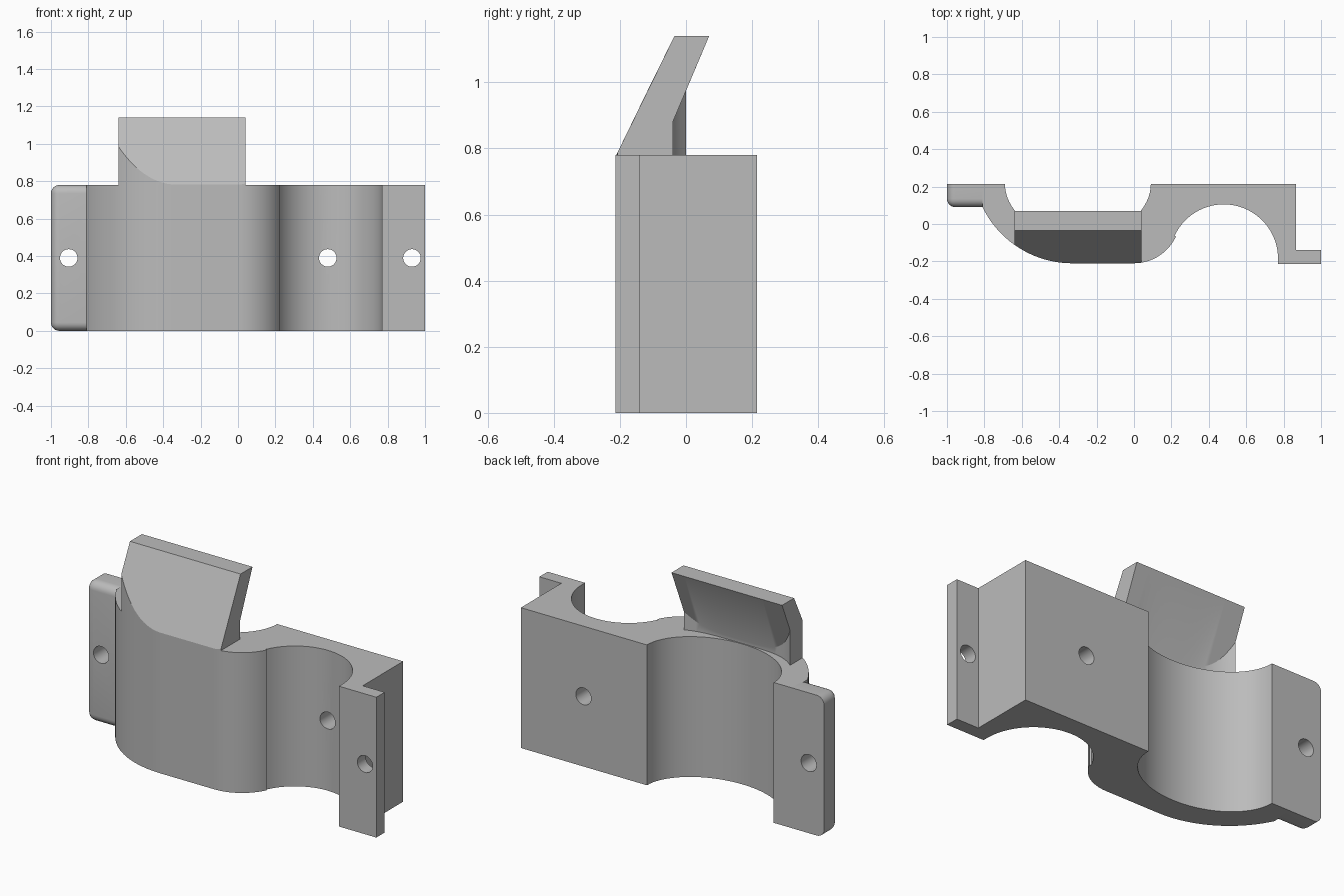
import bpy, bmesh, math

HEIGHT = 0.78
cube = bpy.data.objects.get("Cube")
if cube:
    bpy.data.objects.remove(cube, do_unlink=True)

grey = bpy.data.materials.new("plain_grey")
grey.use_nodes = True
grey.diffuse_color = (0.5, 0.5, 0.5, 1)
grey.node_tree.nodes["Principled BSDF"].inputs["Base Color"].default_value = (0.5, 0.5, 0.5, 1)


def finish(name, bm):
    bmesh.ops.recalc_face_normals(bm, faces=bm.faces)
    mesh = bpy.data.meshes.new(name)
    bm.to_mesh(mesh)
    bm.free()
    mesh.materials.append(grey)
    obj = bpy.data.objects.new(name, mesh)
    bpy.context.collection.objects.link(obj)
    return obj


def activate(obj):
    bpy.ops.object.select_all(action='DESELECT')
    obj.select_set(True)
    bpy.context.view_layer.objects.active = obj


def arc(cx, cy, rx, ry, start, end, n):
    angles = [math.radians(start + (end - start) * i / n) for i in range(n + 1)]
    return [(cx + rx * math.cos(a), cy + ry * math.sin(a)) for a in angles]


# Wavy wall: plan outline extruded upward
profile = [(-0.81, 0.215)]
profile += arc(-0.33, 0.324, 0.534, 0.534, 206, 270, 20)
profile += arc(0, 0.037, 0.247, 0.247, -90, -25, 16)
profile += arc(0.48, -0.185, 0.29, 0.29, 155, 0, 32)
profile += [(0.77, -0.213), (1, -0.213), (1, -0.14), (0.865, -0.14), (0.865, 0.215)]
profile += arc(-0.3, 0.215, 0.39, 0.285, 0, -180, 36)
bm = bmesh.new()
base = bm.faces.new([bm.verts.new((x, y, 0)) for x, y in profile])
top = bmesh.ops.extrude_face_region(bm, geom=[base])
bmesh.ops.translate(bm, vec=(0, 0, HEIGHT),
                    verts=[v for v in top["geom"] if isinstance(v, bmesh.types.BMVert)])
wall = finish("wavy_wall", bm)

# Side flange: box rounded on its front and outer edges
bm = bmesh.new()
bmesh.ops.create_cube(bm, size=1)
for v in bm.verts:
    v.co = (-0.9 + v.co.x * 0.2, 0.1525 + v.co.y * 0.125, HEIGHT / 2 + v.co.z * HEIGHT)


def rounded(edge):
    a, b = (v.co for v in edge.verts)
    on_back = min(a.y, b.y) > 0.2
    on_inner = min(a.x, b.x) > -0.85
    along_y = abs(a.y - b.y) > 0.1
    return not on_back and not on_inner and (not along_y or a.x < -0.9)


bmesh.ops.bevel(bm, geom=[e for e in bm.edges if rounded(e)], offset=0.045,
                segments=6, profile=0.5, affect='EDGES')
flange = finish("rounded_flange", bm)

# Screw holes
for target, places in ((wall, (0.48, 0.93)), (flange, (-0.905,))):
    for x in places:
        bpy.ops.mesh.primitive_cylinder_add(vertices=32, radius=0.047, depth=1,
                                            location=(x, 0, 0.39), rotation=(math.pi / 2, 0, 0))
        cutter = bpy.context.object
        cutter.hide_render = True
        activate(target)
        mod = target.modifiers.new("screw_hole", 'BOOLEAN')
        mod.operation = 'DIFFERENCE'
        mod.solver = 'EXACT'
        mod.object = cutter
        bpy.ops.object.modifier_apply(modifier=mod.name)
        bpy.data.objects.remove(cutter, do_unlink=True)


# Leaning lip: cross-sections lofted along x, following the wall curves
def outer(x):
    if x < -0.33:
        return 0.324 - math.sqrt(0.534 ** 2 - (x + 0.33) ** 2)
    return -0.21 if x < 0 else 0.037 - math.sqrt(0.247 ** 2 - x * x)


def inner(x):
    return -0.075 + (0.075 if x < -0.3 else 0.035) * ((x + 0.3) / 0.34) ** 4


bm = bmesh.new()
rings = []
steps = 34
for i in range(steps + 1):
    x = -0.64 + 0.68 * i / steps
    f, b = outer(x), inner(x)
    front_knee = HEIGHT + 0.002 + (f + 0.21) * 2.06
    back_knee = 0.88 + (b + 0.04) * 2.36
    section = [(f, HEIGHT - 0.005), (f, front_knee), (-0.035, 1.14),
               (0.07, 1.14), (b, back_knee), (b, HEIGHT - 0.005)]
    rings.append([bm.verts.new((x, y, z)) for y, z in section])
for r, s in zip(rings, rings[1:]):
    for k in range(len(r)):
        n = (k + 1) % len(r)
        bm.faces.new((r[k], r[n], s[n], s[k]))
bm.faces.new(rings[0])
bm.faces.new(rings[-1])
lip = finish("leaning_lip", bm)

for obj in (wall, flange, lip):
    activate(obj)
    bpy.ops.object.shade_smooth_by_angle(angle=math.radians(25))
